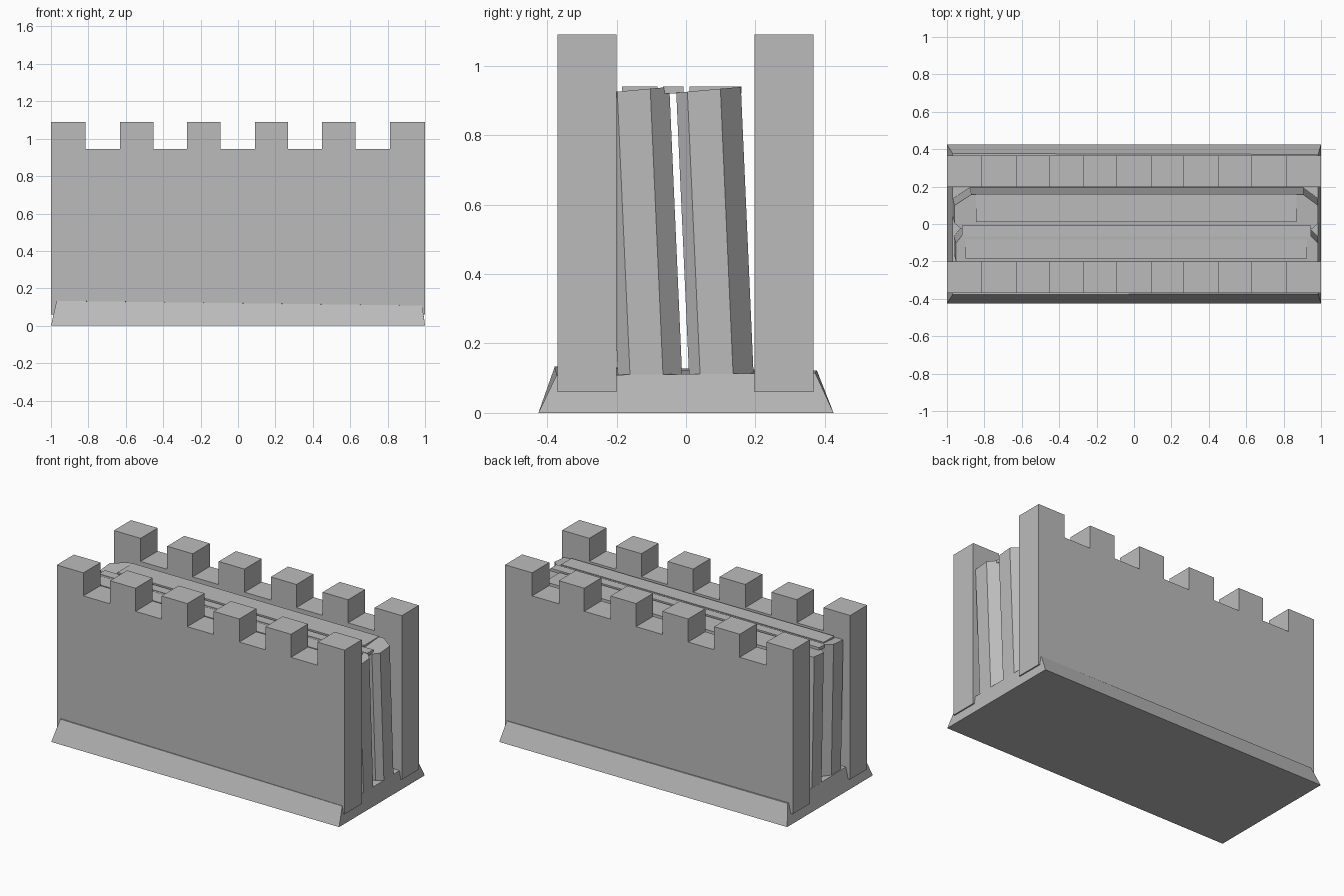
import bpy
import bmesh
from mathutils import Vector

cube = bpy.data.objects.get("Cube")
if cube:
    bpy.data.objects.remove(cube, do_unlink=True)

stone = bpy.data.materials.new("grey_stone")
stone.use_nodes = True
grey = (0.5, 0.5, 0.5, 1)
stone.diffuse_color = grey
stone.node_tree.nodes["Principled BSDF"].inputs["Base Color"].default_value = grey


def loft(name, lower, upper):
    """Closed solid between two matching rings of points."""
    bm = bmesh.new()
    a = [bm.verts.new(p) for p in lower]
    b = [bm.verts.new(p) for p in upper]
    bm.faces.new(a)
    bm.faces.new(b)
    for i in range(len(a)):
        j = (i + 1) % len(a)
        bm.faces.new((a[i], a[j], b[j], b[i]))
    bmesh.ops.recalc_face_normals(bm, faces=bm.faces)
    mesh = bpy.data.meshes.new(name)
    bm.to_mesh(mesh)
    bm.free()
    mesh.materials.append(stone)
    obj = bpy.data.objects.new(name, mesh)
    bpy.context.collection.objects.link(obj)
    return obj


def box(name, x0, x1, y0, y1, z0, z1):
    ring = [(x0, y0), (x1, y0), (x1, y1), (x0, y1)]
    return loft(name, [(x, y, z0) for x, y in ring], [(x, y, z1) for x, y in ring])


# Sloping plinth, a little uneven along its upper edge
loft("plinth",
     [(-1, -0.425, 0), (1, -0.425, 0), (1, 0.425, 0), (-1, 0.425, 0)],
     [(-0.97, -0.378, 0.133), (0.985, -0.373, 0.108),
      (0.985, 0.372, 0.115), (-0.97, 0.377, 0.122)])


# Battlemented walls, one profile extruded through the thickness
def wall(name, y0, y1):
    gaps = [(-0.815, -0.63), (-0.453, -0.272), (-0.093, 0.09),
            (0.268, 0.45), (0.627, 0.812)]
    outline = [(-1, 0.06), (-1, 1.09)]
    for a, b in gaps:
        outline += [(a, 1.09), (a, 0.945), (b, 0.945), (b, 1.09)]
    outline += [(1, 1.09), (1, 0.06)]
    loft(name, [(x, y0, z) for x, z in outline], [(x, y1, z) for x, z in outline])


wall("front_wall", -0.37, -0.2)
wall("back_wall", 0.197, 0.367)


# Leaning core slabs with chamfered ends
def slab(name, ring):
    lean = Vector((0, -0.038, 0))
    low = [Vector((x, y, 0.08)) for x, y in ring]
    high = [p + lean + Vector((0, 0, 0.842 + 0.09 * (p.y - ring[0][1]))) for p in low]
    for p in high:
        if p.x < 0:
            p.x += 0.01
    loft(name, low, high)


slab("front_core_slab",
     [(-0.92, -0.195), (0.95, -0.195), (0.985, -0.16), (0.985, -0.065),
      (0.93, -0.01), (-0.92, -0.01), (-0.963, -0.065), (-0.963, -0.16)])
slab("back_core_slab",
     [(-0.93, 0.01), (0.95, 0.01), (0.985, 0.042), (0.985, 0.137),
      (0.905, 0.196), (-0.88, 0.196), (-0.97, 0.137), (-0.97, 0.042)])

# Walkway planks resting on the core
box("front_plank", -0.9, 0.925, -0.185, -0.082, 0.92, 0.94)
box("middle_plank", -0.92, 0.945, -0.066, -0.007, 0.92, 0.94)
box("back_plank", -0.845, 0.87, 0.01, 0.16, 0.92, 0.94)
